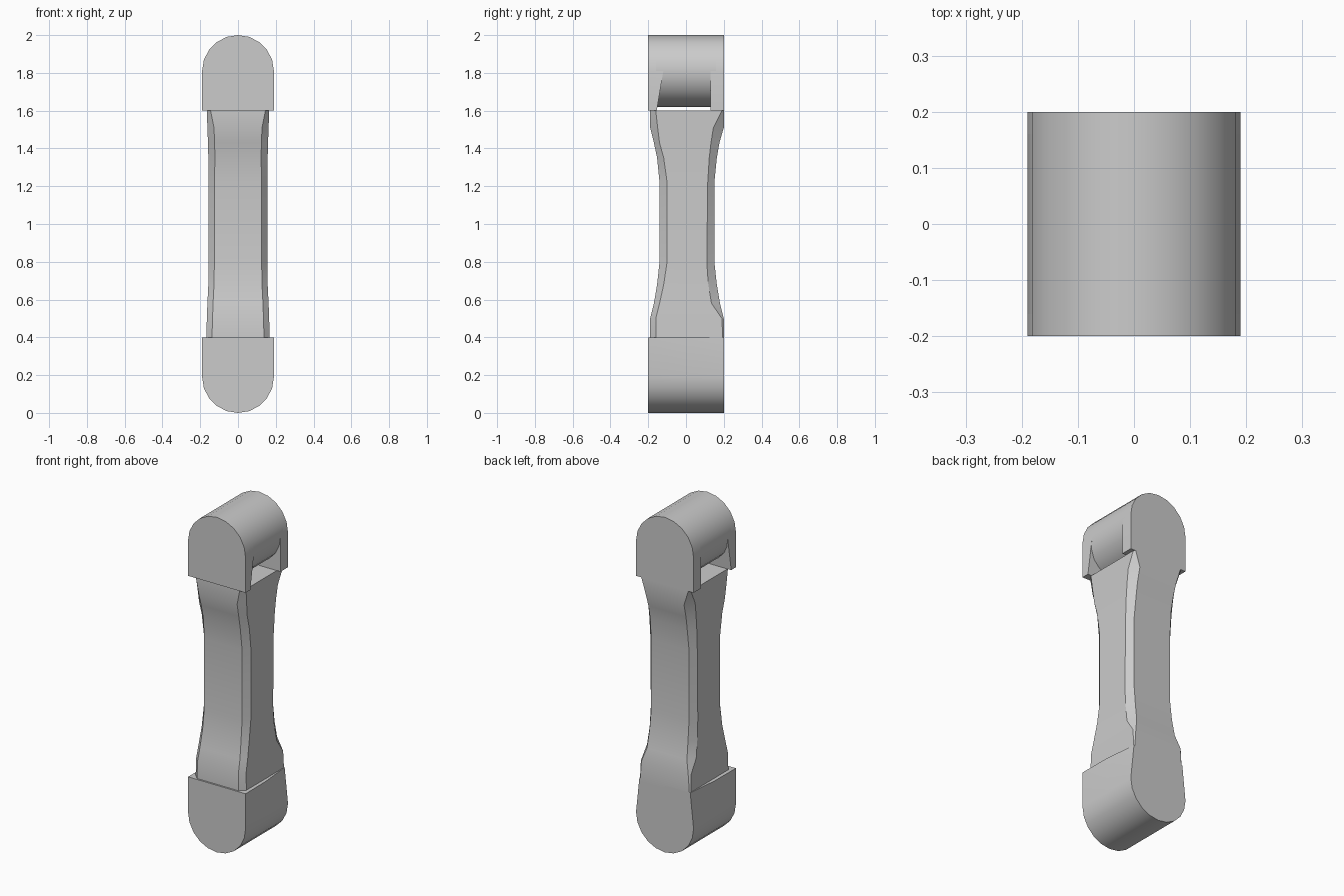
import bpy, bmesh, math

cube = bpy.data.objects.get("Cube")
if cube:
    bpy.data.objects.remove(cube, do_unlink=True)

grey = bpy.data.materials.new("plain grey")
grey.use_nodes = True
GREY = (0.6, 0.6, 0.6, 1)
grey.diffuse_color = GREY
grey.node_tree.nodes["Principled BSDF"].inputs["Base Color"].default_value = GREY

R = 0.19          # joint radius
TOP, LOW = 1.81, 0.19   # joint axis heights


def loft(name, rings):
    """Skin a closed solid through matching rings of points."""
    bm = bmesh.new()
    loops = [[bm.verts.new(p) for p in ring] for ring in rings]
    n = len(loops[0])
    for a, b in zip(loops, loops[1:]):
        for i in range(n):
            j = (i + 1) % n
            bm.faces.new((a[i], a[j], b[j], b[i]))
    bm.faces.new(loops[0][::-1])
    bm.faces.new(loops[-1])
    bmesh.ops.recalc_face_normals(bm, faces=bm.faces)
    mesh = bpy.data.meshes.new(name)
    bm.to_mesh(mesh)
    bm.free()
    obj = bpy.data.objects.new(name, mesh)
    bpy.context.collection.objects.link(obj)
    mesh.materials.append(grey)
    bpy.ops.object.select_all(action='DESELECT')
    bpy.context.view_layer.objects.active = obj
    obj.select_set(True)
    bpy.ops.object.shade_smooth_by_angle(angle=math.radians(28))
    return obj


def arc(z, turn, steps):
    return [(R * math.cos(math.pi * turn * i / steps),
             z + R * math.sin(math.pi * turn * i / steps)) for i in range(steps + 1)]


def at(y, outline):
    return [(x, y, z) for x, z in outline]


# Upper joint: round barrel between two arched cheeks
loft("upper_barrel", [at(y, arc(TOP, 2, 20)[:-1]) for y in (-0.16, 0.16)])
arch = arc(TOP, 1, 10) + [(-R, 1.6), (R, 1.6)]
loft("upper_back_cheek", [at(y, arch) for y in (0.13, 0.2)])
front_inner = [(x, -0.155 if z < 1.7 else -0.12, z) for x, z in arch]
loft("upper_front_cheek", [at(-0.2, arch), front_inner])

# Lower joint: rounded block whose back corners narrow into the shaft
def lower_ring(y, top_half):
    return at(y, arc(LOW, -1, 10) + [(-top_half, 0.4), (top_half, 0.4)])

loft("lower_joint", [lower_ring(-0.2, R), lower_ring(0, 0.188), lower_ring(0.2, 0.168)])

# Shaft: waisted, with bevelled corners
def section(z, half, front, back, bevel_x, front_bevel, back_bevel):
    right = [(half - bevel_x, front), (half, front + front_bevel),
             (half, back - back_bevel), (half - min(bevel_x, back_bevel), back)]
    return [(x, y, z) for x, y in right] + [(-x, y, z) for x, y in right[::-1]]

loft("shaft", [section(*s) for s in (
    (0.38, 0.168, -0.19, 0.20, 0.03, 0.03, 0.005),
    (0.50, 0.165, -0.19, 0.20, 0.03, 0.03, 0.01),
    (0.58, 0.162, -0.17, 0.18, 0.03, 0.03, 0.045),
    (0.68, 0.157, -0.153, 0.163, 0.03, 0.035, 0.045),
    (0.80, 0.155, -0.14, 0.15, 0.03, 0.04, 0.04),
    (1.22, 0.155, -0.14, 0.15, 0.03, 0.04, 0.035),
    (1.35, 0.157, -0.153, 0.163, 0.035, 0.035, 0.04),
    (1.43, 0.159, -0.17, 0.177, 0.035, 0.03, 0.045),
    (1.51, 0.162, -0.19, 0.20, 0.035, 0.04, 0.055),
    (1.60, 0.165, -0.19, 0.20, 0.02, 0.03, 0.01),
)])
